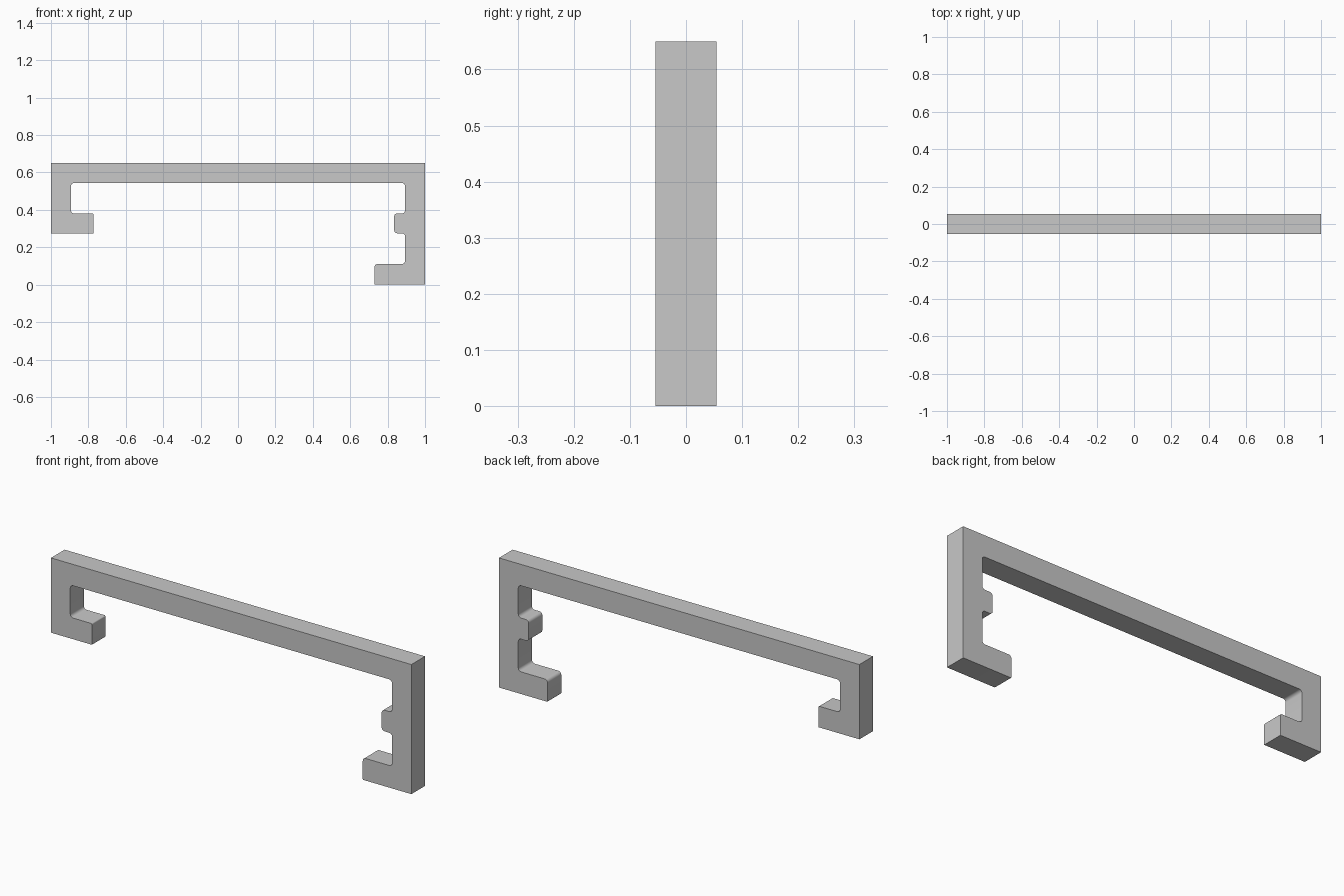
import bpy
import bmesh
from mathutils import Vector

cube = bpy.data.objects.get("Cube")
if cube:
    bpy.data.objects.remove(cube, do_unlink=True)

DEPTH = 0.108
R = 0.016       # fillet radius
STEPS = 5       # segments per fillet

# Bracket outline in x, z with a fillet radius for each corner
outline = [
    (-1, 0.65, 0), (-1, 0.275, 0), (-0.773, 0.275, 0), (-0.773, 0.381, 0.006),
    (-0.893, 0.381, R), (-0.893, 0.543, R),
    (0.893, 0.543, R), (0.893, 0.381, R),
    (0.835, 0.381, R), (0.835, 0.275, R),
    (0.893, 0.275, R), (0.893, 0.111, R),
    (0.73, 0.111, R), (0.73, 0, 0.004), (1, 0, 0), (1, 0.65, 0),
]


def fillet(points):
    """Replace each rounded corner with a short tangent arc."""
    result = []
    for i, (x, z, r) in enumerate(points):
        corner = Vector((x, z))
        if r == 0:
            result.append(corner)
            continue
        before = (Vector(points[i - 1][:2]) - corner).normalized()
        after = (Vector(points[(i + 1) % len(points)][:2]) - corner).normalized()
        centre = corner + (before + after) * r
        for k in range(STEPS + 1):
            t = k / STEPS
            spoke = (-after).slerp(-before, t).normalized()
            result.append(centre + spoke * r)
    return result


# Extrude the outline through the depth
bm = bmesh.new()
face = bm.faces.new([bm.verts.new((p.x, -DEPTH / 2, p.y)) for p in fillet(outline)])
extruded = bmesh.ops.extrude_face_region(bm, geom=[face])["geom"]
moved = [v for v in extruded if isinstance(v, bmesh.types.BMVert)]
bmesh.ops.translate(bm, verts=moved, vec=(0, DEPTH, 0))
bmesh.ops.recalc_face_normals(bm, faces=bm.faces)
mesh = bpy.data.meshes.new("hook_bracket")
bm.to_mesh(mesh)
bm.free()

bracket = bpy.data.objects.new("hook_bracket", mesh)
bpy.context.collection.objects.link(bracket)

# Plain grey finish
grey = bpy.data.materials.new("plain_grey")
grey.use_nodes = True
colour = (0.58, 0.58, 0.58, 1)
grey.diffuse_color = colour
grey.node_tree.nodes["Principled BSDF"].inputs["Base Color"].default_value = colour
mesh.materials.append(grey)

# Smooth fillets, sharp edges elsewhere
bpy.ops.object.select_all(action="DESELECT")
bracket.select_set(True)
bpy.context.view_layer.objects.active = bracket
bpy.ops.object.shade_smooth_by_angle(angle=0.6)
